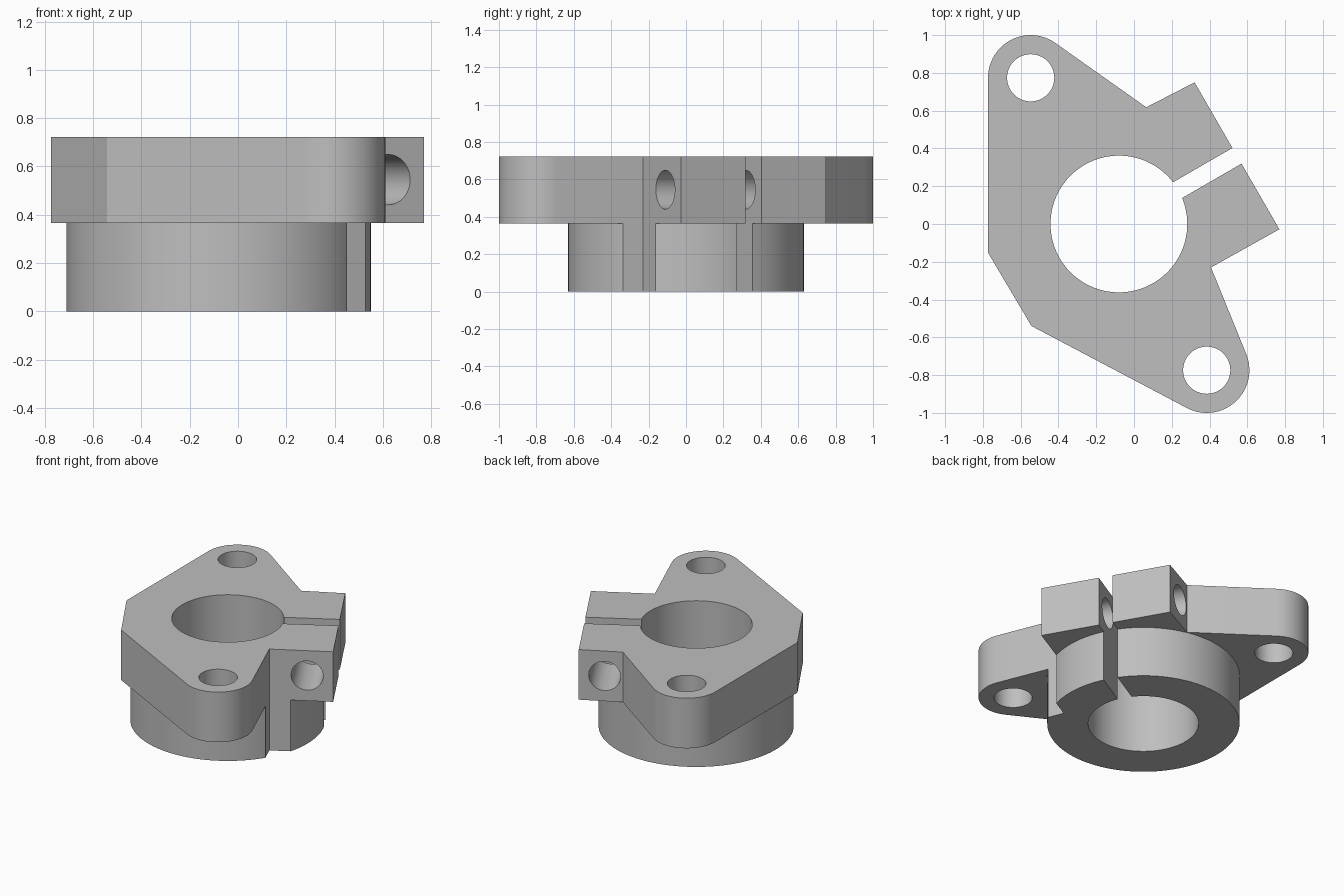
import bpy
import bmesh
from math import acos, atan2, cos, pi, radians, sin
from mathutils import Matrix, Vector

if "Cube" in bpy.data.objects:
    bpy.data.objects.remove(bpy.data.objects["Cube"], do_unlink=True)

HEIGHT, STEP = 0.722, 0.365          # full height, top of the round boss
CENTRE = Vector((-0.08, 0))          # bore axis
BORE_R, BOSS_R = 0.362, 0.63
LUG_R, HOLE_R, SCREW_R = 0.226, 0.125, 0.104
LUGS = [Vector((-0.547, 0.774)), Vector((0.385, -0.774))]
U = Vector((cos(radians(30)), sin(radians(30))))   # direction of the clamp slit
V = Vector((-U.y, U.x))
EAR_REACH, EAR_HALF, SLIT = 0.722, 0.449, 0.096

steel = bpy.data.materials.new("plain grey metal")
steel.use_nodes = True
grey = (0.52, 0.52, 0.52, 1)
steel.diffuse_color = grey
steel.node_tree.nodes["Principled BSDF"].inputs["Base Color"].default_value = grey


def make_object(name, bm):
    bmesh.ops.recalc_face_normals(bm, faces=bm.faces)
    mesh = bpy.data.meshes.new(name)
    bm.to_mesh(mesh)
    bm.free()
    mesh.materials.append(steel)
    obj = bpy.data.objects.new(name, mesh)
    bpy.context.collection.objects.link(obj)
    return obj


def prism(name, points, z0, z1):
    bm = bmesh.new()
    face = bm.faces.new([bm.verts.new((p[0], p[1], z0)) for p in points])
    top = bmesh.ops.extrude_face_region(bm, geom=[face])["geom"]
    bmesh.ops.translate(bm, vec=(0, 0, z1 - z0),
                        verts=[g for g in top if isinstance(g, bmesh.types.BMVert)])
    return make_object(name, bm)


def cylinder(name, centre, r, z0, z1, segments=96):
    return prism(name, arc(centre, r, 0, 2 * pi * (1 - 1 / segments), segments), z0, z1)


def arc(centre, r, a0, a1, count=24):
    return [centre + r * Vector((cos(a0 + (a1 - a0) * i / (count - 1)),
                                 sin(a0 + (a1 - a0) * i / (count - 1))))
            for i in range(count)]


def tangent_angle(point, centre, side):
    d = point - centre
    return atan2(d.y, d.x) + side * acos(LUG_R / d.length)


def cut(target, cutter):
    mod = target.modifiers.new("cut", 'BOOLEAN')
    mod.operation = 'DIFFERENCE'
    mod.solver = 'EXACT'
    mod.object = cutter
    cutter.hide_render = True
    bpy.ops.object.select_all(action='DESELECT')
    bpy.context.view_layer.objects.active = target
    target.select_set(True)
    bpy.ops.object.modifier_apply(modifier=mod.name)
    bpy.data.objects.remove(cutter, do_unlink=True)


# Outline: two rounded lugs, a chamfered back corner and the square clamp ears
back_ear_root = Vector((0.065, 0.618))
front_ear_root = Vector((0.408, -0.23))
corner = Vector((-0.543, -0.54))
outline = arc(LUGS[0], LUG_R, tangent_angle(back_ear_root, LUGS[0], 1), pi)
outline += [Vector((-0.774, -0.15)), corner]
start = tangent_angle(corner, LUGS[1], 1)
end = tangent_angle(front_ear_root, LUGS[1], -1)
while end < start:
    end += 2 * pi
while end - start > 2 * pi:
    end -= 2 * pi
outline += arc(LUGS[1], LUG_R, start, end)
outline += [front_ear_root]
outline += [CENTRE + U * EAR_REACH + V * EAR_HALF * s for s in (-1, 1)]
outline += [back_ear_root]
body = prism("shaft_clamp_body", outline, 0, HEIGHT)

# Turn the lower half down to the round boss
surround = prism("boss_surround", [(-2, -2), (2, -2), (2, 2), (-2, 2)], -0.2, STEP)
cut(surround, cylinder("boss_core", CENTRE, BOSS_R, -0.4, 1, 128))
cut(body, surround)

# Shaft bore and mounting holes
cut(body, cylinder("bore_cutter", CENTRE, BORE_R, -0.1, 1, 112))
for lug in LUGS:
    cut(body, cylinder("mounting_hole_cutter", lug, HOLE_R, -0.1, 1, 48))

# Clamp slit through ears and boss
slit = [CENTRE + U * a + V * b * SLIT / 2
        for a, b in ((0.1, -1), (1, -1), (1, 1), (0.1, 1))]
cut(body, prism("slit_cutter", slit, -0.1, 1))

# Clamp screw hole across both ears
screw = cylinder("screw_hole_cutter", Vector((0, 0)), SCREW_R, -0.6, 0.6, 48)
axis = Vector((V.x, V.y, 0)).to_track_quat('Z', 'Y').to_matrix().to_4x4()
place = CENTRE + U * 0.553
screw.data.transform(Matrix.Translation((place.x, place.y, 0.545)) @ axis)
cut(body, screw)

bpy.ops.object.shade_smooth_by_angle(angle=radians(20))
